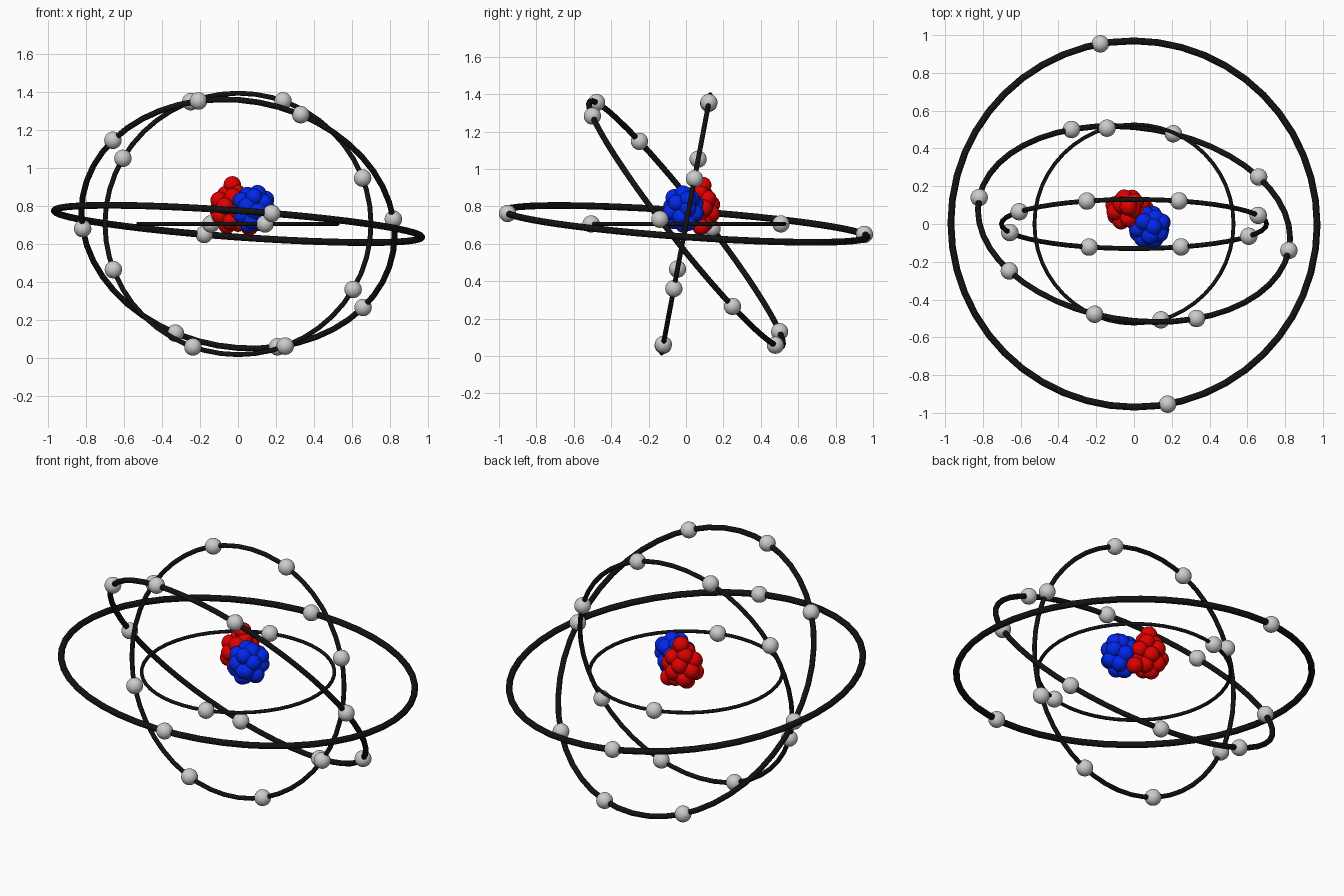
import bpy
import math
from mathutils import Vector, Matrix

if "Cube" in bpy.data.objects:
    bpy.data.objects.remove(bpy.data.objects["Cube"])

CENTRE = Vector((0, 0, 0.706))
BALL_R = 0.046


def material(name, rgb):
    m = bpy.data.materials.new(name)
    m.diffuse_color = (*rgb, 1)
    m.use_nodes = True
    m.node_tree.nodes["Principled BSDF"].inputs["Base Color"].default_value = m.diffuse_color
    return m


black = material("black", (0.006, 0.006, 0.006))
red = material("red", (0.75, 0.0, 0.0))
blue = material("blue", (0.0, 0.02, 0.85))


def ball(name, loc, mat=None):
    bpy.ops.mesh.primitive_uv_sphere_add(segments=32, ring_count=16, radius=BALL_R, location=loc)
    ob = bpy.context.object
    ob.name = name
    bpy.ops.object.shade_smooth()
    if mat:
        ob.data.materials.append(mat)


def orbit(name, radius, tube, normal, angles):
    """Tilted ring with opposite pairs of electrons at the given angles."""
    n = Vector(normal).normalized()
    u = (Vector((1, 0, 0)) - n * n.x).normalized()
    v = n.cross(u)
    bpy.ops.mesh.primitive_torus_add(major_radius=radius, minor_radius=tube,
                                     major_segments=48, minor_segments=12)
    ob = bpy.context.object
    ob.name = name + "_ring"
    bpy.ops.object.shade_smooth()
    ob.data.materials.append(black)
    ob.matrix_world = Matrix.Translation(CENTRE) @ Matrix((u, v, n)).transposed().to_4x4()
    for a in angles:
        for half in (0, 180):
            t = math.radians(a + half)
            ball(name + "_electron", CENTRE + radius * (math.cos(t) * u + math.sin(t) * v))


# Electron shells, from the inside out
orbit("first_shell", 0.527, 0.010, (0, 0, 1), [105.7])
orbit("second_shell", 0.702, 0.013, (0, -0.983, 0.185), [20.5, 70.2, 110.8, 149.9])
orbit("third_shell", 0.832, 0.0155, (-0.115, -0.782, -0.613), [7.3, 66.4, 104.6, 143])
orbit("fourth_shell", 0.972, 0.018, (0.072, 0.072, 1), [100.6])


def cluster(name, centre, size, mat, extras, count=18):
    """Balls spread evenly over an ellipsoid, plus a few stray ones."""
    for i in range(count):
        z = 1 - (2 * i + 1) / count
        r = math.sqrt(1 - z * z)
        t = i * math.pi * (3 - math.sqrt(5))
        d = Vector((r * math.cos(t) * size[0], r * math.sin(t) * size[1], z * size[2]))
        ball(name, Vector(centre) + d, mat)
    for p in extras:
        ball(name, p, mat)


# Nucleus: two interlocking clusters
cluster("proton", (-0.033, 0.075, 0.785), (0.078, 0.066, 0.09), red,
        [(-0.03, 0.09, 0.912), (0.06, 0.08, 0.69)])
cluster("neutron", (0.08, -0.015, 0.785), (0.072, 0.07, 0.085), blue,
        [(0.145, 0.01, 0.835), (0.09, -0.08, 0.77)])
